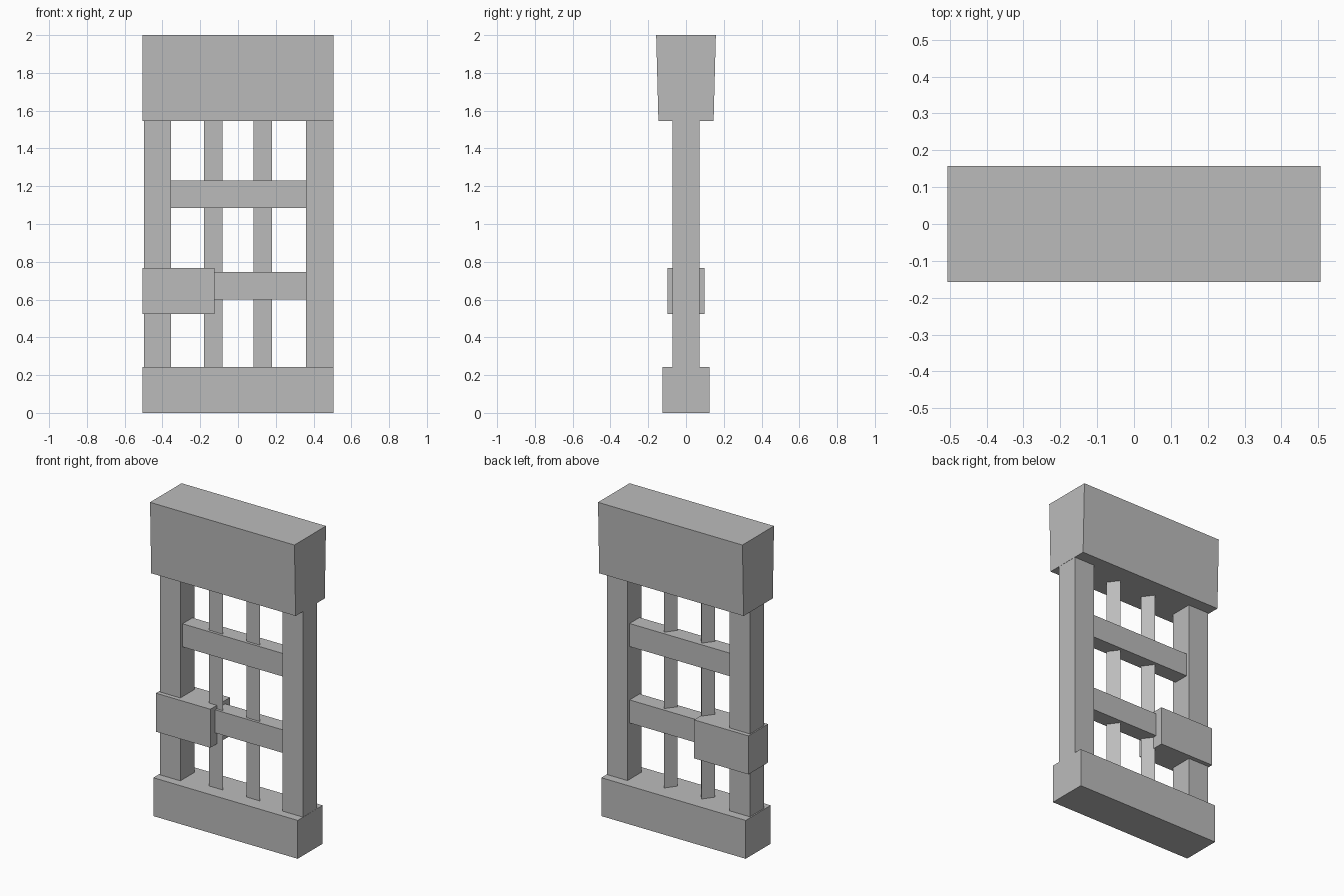
import bpy
import bmesh

if "Cube" in bpy.data.objects:
    bpy.data.objects.remove(bpy.data.objects["Cube"], do_unlink=True)

# Single plain grey
grey = bpy.data.materials.new("plain_grey")
grey.use_nodes = True
grey.diffuse_color = (0.5, 0.5, 0.5, 1)
grey.node_tree.nodes["Principled BSDF"].inputs["Base Color"].default_value = (0.5, 0.5, 0.5, 1)


def prism(name, outline, z0, z1, top_depth=1.0):
    """Extrude an xy outline from z0 to z1; top_depth scales the top in y."""
    bm = bmesh.new()
    low = [bm.verts.new((x, y, z0)) for x, y in outline]
    high = [bm.verts.new((x, y * top_depth, z1)) for x, y in outline]
    bm.faces.new(low[::-1])
    bm.faces.new(high)
    n = len(outline)
    for i in range(n):
        j = (i + 1) % n
        bm.faces.new((low[i], low[j], high[j], high[i]))
    bmesh.ops.recalc_face_normals(bm, faces=bm.faces)
    mesh = bpy.data.meshes.new(name)
    bm.to_mesh(mesh)
    bm.free()
    mesh.materials.append(grey)
    obj = bpy.data.objects.new(name, mesh)
    bpy.context.collection.objects.link(obj)
    return obj


def block(name, x0, x1, half_depth, z0, z1, top_depth=1.0):
    d = half_depth
    return prism(name, [(x0, -d), (x1, -d), (x1, d), (x0, d)], z0, z1, top_depth)


BASE_TOP, CAP_BOTTOM = 0.243, 1.546

# Sill and the slightly flared lintel
block("base_sill", -0.506, 0.506, 0.125, 0, BASE_TOP)
block("top_lintel", -0.506, 0.506, 0.146, CAP_BOTTOM, 2.0, 0.158 / 0.146)

# Side posts
block("right_post", -0.498, -0.354, 0.071, BASE_TOP, CAP_BOTTOM)
block("left_post", 0.36, 0.505, 0.071, BASE_TOP, CAP_BOTTOM)

# Horizontal rails between the posts
for name, z in (("lower_rail", 0.673), ("upper_rail", 1.157)):
    block(name, -0.355, 0.361, 0.05, z - 0.073, z + 0.073)

# Three-sided upright bars, flat face to the front
for name, x in (("right_bar", -0.131), ("left_bar", 0.13)):
    prism(name, [(x - 0.049, -0.033), (x + 0.049, -0.033), (x, 0.033)],
          BASE_TOP, CAP_BOTTOM)

# Lock housing around the right post
block("lock_box", -0.506, -0.125, 0.098, 0.524, 0.768)
